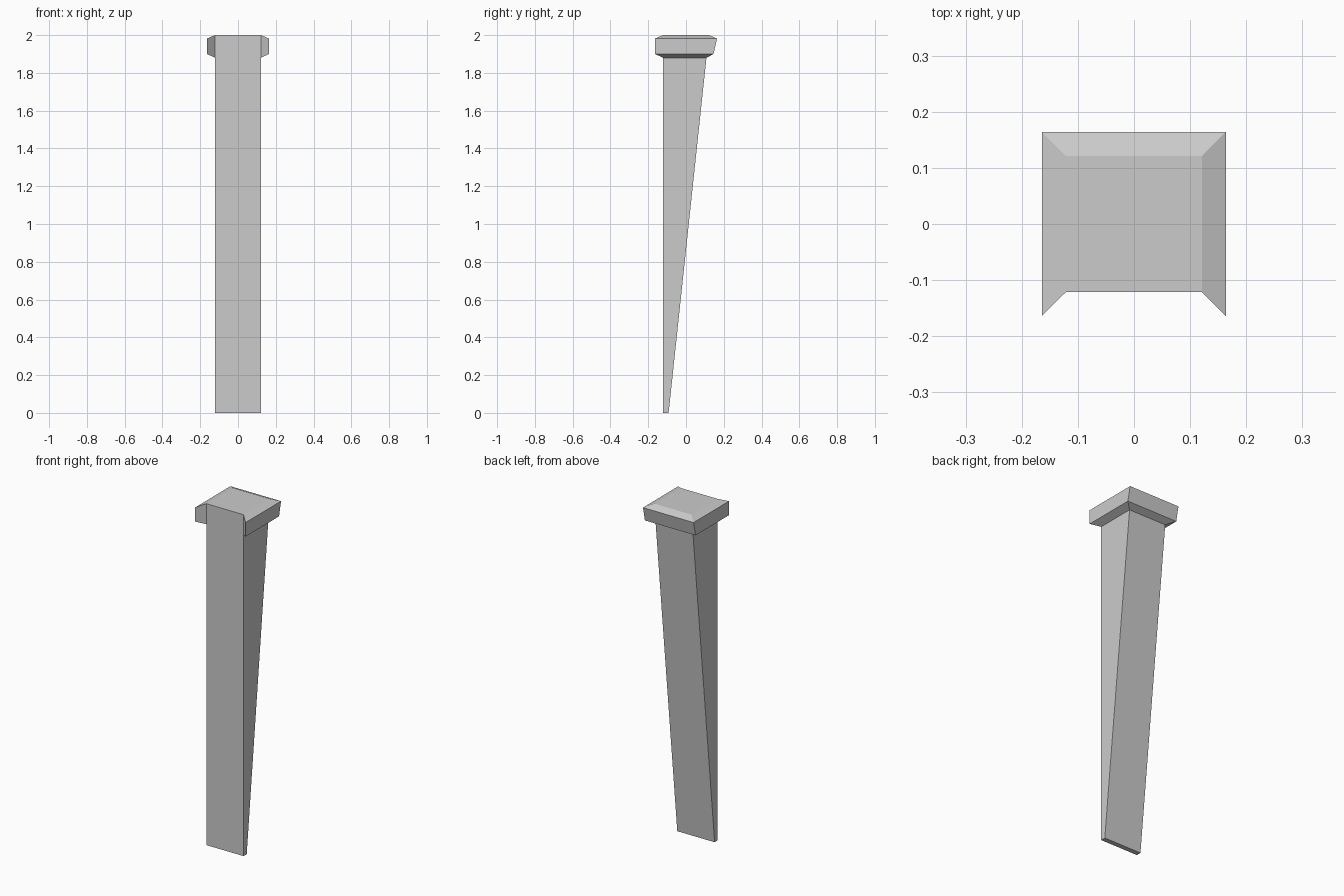
import bpy, bmesh
from mathutils import Vector

if "Cube" in bpy.data.objects:
    bpy.data.objects.remove(bpy.data.objects["Cube"])

HALF, FLARE = 0.121, 0.164      # half width of the shaft and of the collar
COLLAR_Z, TOP_Z = 1.88, 2.0

bm = bmesh.new()

# Shaft: a box whose back slopes in towards the foot
bmesh.ops.create_cube(bm, size=1)
for v in bm.verts:
    top, back = v.co.z > 0, v.co.y > 0
    y = (0.121 if top else -0.092) if back else -HALF
    v.co = Vector((HALF if v.co.x > 0 else -HALF, y, TOP_Z if top else 0))

# Loop where the collar starts
bmesh.ops.bisect_plane(bm, geom=bm.verts[:] + bm.edges[:] + bm.faces[:],
                       plane_co=(0, 0, COLLAR_Z), plane_no=(0, 0, 1))
bm.normal_update()

# Collar: both sides and the back pushed out, front left open and mitred
band = [f for f in bm.faces
        if COLLAR_Z < f.calc_center_median().z < TOP_Z - 0.01 and f.normal.y > -0.5]
result = bmesh.ops.extrude_face_region(bm, geom=band)
old = [f for f in band if f.is_valid]
if old:
    bmesh.ops.delete(bm, geom=old, context='FACES')
for v in [g for g in result['geom'] if isinstance(g, bmesh.types.BMVert)]:
    top, back = v.co.z > 1.95, v.co.y > 0
    y = (FLARE if top else 0.146) if back else -FLARE
    v.co = Vector((FLARE if v.co.x > 0 else -FLARE, y, 1.982 if top else 1.9))

bmesh.ops.recalc_face_normals(bm, faces=bm.faces[:])
mesh = bpy.data.meshes.new("tapered_leg")
bm.to_mesh(mesh)
bm.free()
bpy.context.collection.objects.link(bpy.data.objects.new("tapered_leg", mesh))
